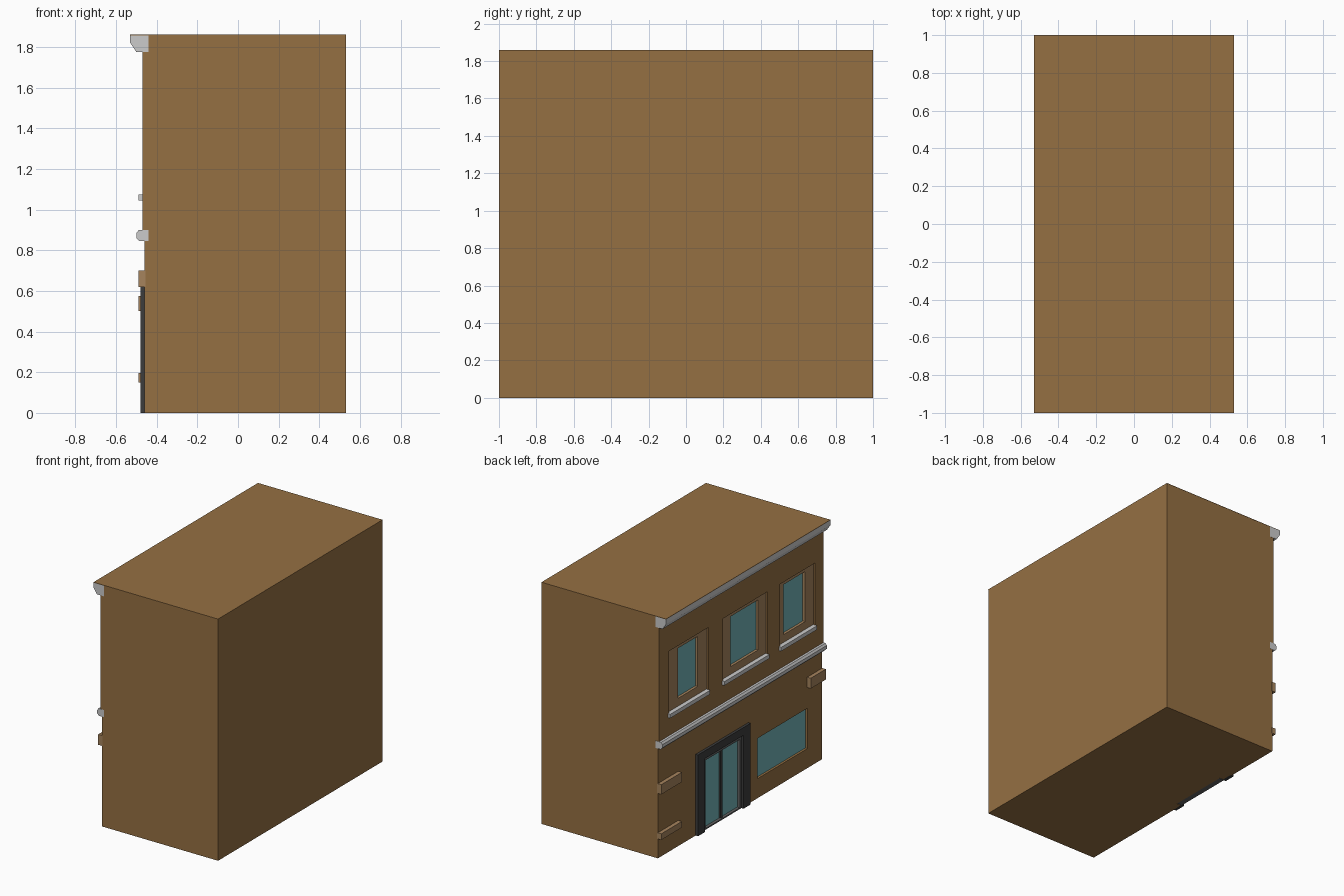
import bpy, bmesh

if "Cube" in bpy.data.objects:
    bpy.data.objects.remove(bpy.data.objects["Cube"])


def material(name, rgb):
    m = bpy.data.materials.new(name)
    m.diffuse_color = (*rgb, 1)
    m.use_nodes = True
    m.node_tree.nodes["Principled BSDF"].inputs["Base Color"].default_value = m.diffuse_color
    return m


BRICK = material("brick_brown", (0.30, 0.16, 0.055))
TAN = material("tan_stone", (0.38, 0.23, 0.11))
GLASS = material("teal_glass", (0.165, 0.45, 0.47))
DARK = material("dark_metal", (0.045, 0.045, 0.045))
IRON = material("grey_metal", (0.12, 0.12, 0.12))


def extrude_profile(name, pts, y0, y1, mat=None):
    """Prism along y from an (x, z) outline."""
    bm = bmesh.new()
    face = bm.faces.new([bm.verts.new((x, y0, z)) for x, z in pts])
    out = bmesh.ops.extrude_face_region(bm, geom=[face])
    verts = [v for v in out["geom"] if isinstance(v, bmesh.types.BMVert)]
    bmesh.ops.translate(bm, verts=verts, vec=(0, y1 - y0, 0))
    bmesh.ops.recalc_face_normals(bm, faces=bm.faces)
    me = bpy.data.meshes.new(name)
    bm.to_mesh(me)
    bm.free()
    ob = bpy.data.objects.new(name, me)
    bpy.context.collection.objects.link(ob)
    if mat:
        me.materials.append(mat)
    return ob


def box(name, x0, x1, t0, t1, z0, z1, mat=None):
    """Box; t is the distance along the facade from the y = 1 corner."""
    return extrude_profile(name, [(x0, z0), (x1, z0), (x1, z1), (x0, z1)],
                           1 - t1, 1 - t0, mat)


def cut(target, *dims):
    cutter = box("cutter", *dims)
    cutter.hide_render = True
    mod = target.modifiers.new("opening", 'BOOLEAN')
    mod.operation = 'DIFFERENCE'
    mod.solver = 'EXACT'
    mod.object = cutter
    bpy.context.view_layer.objects.active = target
    bpy.ops.object.modifier_apply(modifier=mod.name)
    bpy.data.objects.remove(cutter)


def surround(name, x0, x1, outer, inner, mat):
    """Four bars filling the space between two (t0, t1, z0, z1) rectangles."""
    a, b, c, d = outer
    e, f, g, h = inner
    bars = {"left": (a, e, c, d), "right": (f, b, c, d),
            "bottom": (e, f, c, g), "top": (e, f, h, d)}
    for side, r in bars.items():
        if r[1] - r[0] > 1e-4 and r[3] - r[2] > 1e-4:
            box(f"{name}_{side}", x0, x1, *r, mat)


# building block with a slightly thicker upper storey, and the roof sheet
body = extrude_profile("building_body",
                       [(0.53, 0), (-0.46, 0), (-0.46, 0.87), (-0.47, 0.87),
                        (-0.47, 1.857), (0.53, 1.857)], -0.999, 0.999, BRICK)
box("roof", -0.53, 0.53, 0, 2, 1.857, 1.86, BRICK)

# upper windows: recess extents and glass extents along the facade
windows = [(0.12, 0.60, 0.25, 0.49),
           (0.78, 1.32, 0.89, 1.225),
           (1.47, 1.90, 1.535, 1.795)]
for i, (a, b, c, d) in enumerate(windows, 1):
    cut(body, -0.6, -0.425, a, b, 1.07, 1.55)
    surround(f"window_{i}_surround", -0.457, -0.425,
             (a, b, 1.07, 1.55), (c, d, 1.135, 1.52), TAN)
    box(f"window_{i}_glass", -0.437, -0.425, c, d, 1.135, 1.52, GLASS)
    box(f"window_{i}_sill", -0.49, -0.45, a - 0.012, b - 0.005, 1.045, 1.075)

# shop window
cut(body, -0.6, -0.43, 1.21, 1.82, 0.15, 0.46)
box("shop_window_glass", -0.442, -0.43, 1.21, 1.82, 0.15, 0.46, GLASS)

# entrance: dark outer frame, grey inner frame, two glazed leaves
cut(body, -0.6, -0.42, 0.54, 1.02, -0.1, 0.57)
surround("door_frame", -0.48, -0.45, (0.46, 1.10, 0, 0.625),
         (0.545, 1.015, 0, 0.565), DARK)
surround("door_inner_frame", -0.462, -0.42, (0.545, 1.015, 0, 0.565),
         (0.575, 0.995, 0.01, 0.535), IRON)
box("door_mullion", -0.452, -0.42, 0.775, 0.797, 0.01, 0.535, DARK)
for side, t0, t1 in (("left", 0.575, 0.775), ("right", 0.797, 0.995)):
    box(f"door_glass_{side}", -0.44, -0.42, t0, t1, 0.01, 0.535, GLASS)

# projecting corner stones
for i, r in enumerate([(0, 0.25, 0.50, 0.575), (0, 0.25, 0.15, 0.197),
                       (1.817, 2, 0.62, 0.70)], 1):
    box(f"corner_stone_{i}", -0.49, -0.455, *r, TAN)

# full-width mouldings
extrude_profile("string_course",
                [(-0.44, 0.845), (-0.485, 0.845), (-0.499, 0.86),
                 (-0.499, 0.885), (-0.488, 0.90), (-0.44, 0.90)], -1, 1)
extrude_profile("cornice",
                [(-0.44, 1.775), (-0.50, 1.775), (-0.53, 1.82),
                 (-0.53, 1.857), (-0.44, 1.857)], -1, 1)
